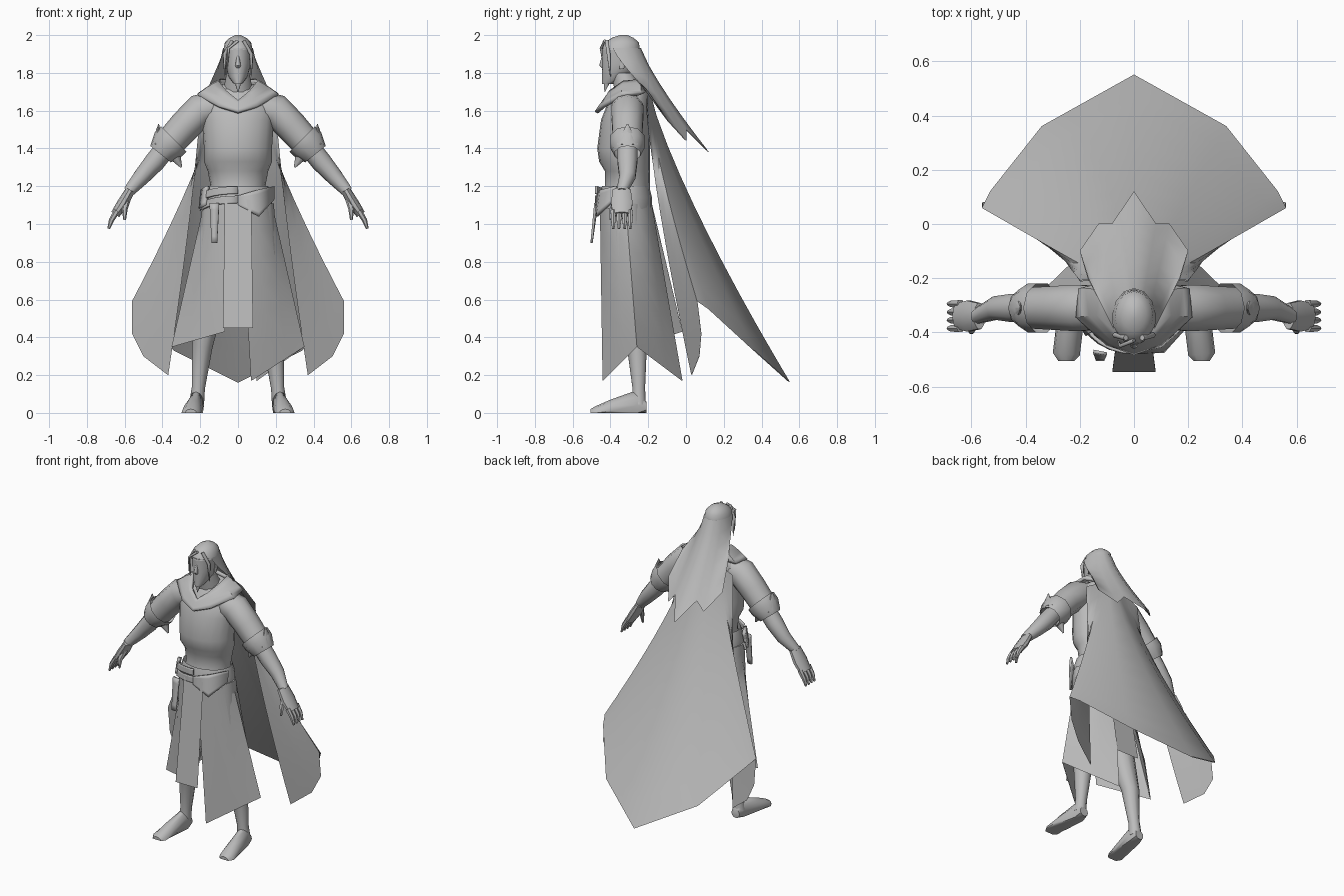
import bpy, bmesh, math
from mathutils import Vector

old = bpy.data.objects.get("Cube")
if old:
    bpy.data.objects.remove(old)

grey = bpy.data.materials.new("plain grey")
grey.use_nodes = True
tone = (.5, .5, .5, 1)
grey.diffuse_color = tone
grey.node_tree.nodes["Principled BSDF"].inputs["Base Color"].default_value = tone


def finish(name, bm, mirror, thickness=0):
    """Turn a bmesh into a smooth shaded object with optional mirror and thickness."""
    bmesh.ops.recalc_face_normals(bm, faces=bm.faces)
    mesh = bpy.data.meshes.new(name)
    bm.to_mesh(mesh)
    bm.free()
    mesh.shade_smooth()
    mesh.set_sharp_from_angle(angle=math.radians(45))
    mesh.materials.append(grey)
    obj = bpy.data.objects.new(name, mesh)
    bpy.context.collection.objects.link(obj)
    if mirror:
        obj.modifiers.new("mirror", "MIRROR")
    if thickness:
        modifier = obj.modifiers.new("cloth thickness", "SOLIDIFY")
        modifier.thickness = thickness
        modifier.offset = 0
        modifier.use_rim = thickness > .01


def skin_rows(bm, rows, closed):
    """Fill the quads between neighbouring rows of vertices."""
    for upper, lower in zip(rows, rows[1:]):
        for k in range(len(upper) if closed else len(upper) - 1):
            following = (k + 1) % len(upper)
            bm.faces.new((upper[k], upper[following], lower[following], lower[k]))


def loft(name, rings, mirror=False, side=Vector((0, 1, 0)), sides=12, caps=True):
    """Skin elliptical rings (x, y, z, width radius, depth radius) along a path."""
    bm = bmesh.new()
    centres = [Vector(ring[:3]) for ring in rings]
    last = len(rings) - 1
    loops = []
    for i, (centre, ring) in enumerate(zip(centres, rings)):
        tangent = centres[min(i + 1, last)] - centres[max(i - 1, 0)]
        across = side.cross(tangent).normalized()
        width, depth = ring[3:]
        loop = []
        for k in range(sides):
            angle = math.tau * k / sides
            point = centre + across * width * math.cos(angle) + side * depth * math.sin(angle)
            point.z = max(point.z, 0)
            loop.append(bm.verts.new(point))
        loops.append(loop)
    skin_rows(bm, loops, closed=True)
    if caps:
        bm.faces.new(loops[0])
        bm.faces.new(loops[-1])
    finish(name, bm, mirror)


def tube(name, *points, mirror=True, depth=1, sides=10, caps=True):
    """Round limb through points (x, y, z, radius), optionally deeper than wide."""
    rings = [(*point, point[-1] * depth) for point in points]
    loft(name, rings, mirror, sides=sides, caps=caps)


def column(name, edge, lean, levels):
    """Upright body from levels (z, width, depth) whose front or back is aligned."""
    loft(name, [(0, edge + lean * depth, z, width, depth) for z, width, depth in levels], sides=20)


def drape(name, tops, hems, mirror=False, steps=6, flare=1, thickness=.004):
    """Hang a cloth sheet from a top edge to a hem, flaring outward on the way down."""
    bm = bmesh.new()
    rows = []
    for i in range(steps + 1):
        fall = i / steps
        row = []
        for top, hem in zip(tops, hems):
            point = Vector(top).lerp(Vector(hem), fall ** flare)
            point.z = top[2] + (hem[2] - top[2]) * fall
            row.append(bm.verts.new(point))
        rows.append(row)
    skin_rows(bm, rows, closed=False)
    finish(name, bm, mirror, thickness)


def line(start, end, count=2):
    """Evenly spaced points between two ends."""
    return [Vector(start).lerp(Vector(end), k / (count - 1)) for k in range(count)]


def arc(wide, deep, y, height, first=0, last=180, count=7):
    """Points from the front round to the back, with height as a rule of the direction."""
    points = []
    for k in range(count):
        angle = math.radians(first + (last - first) * k / (count - 1))
        front, out = math.cos(angle), math.sin(angle)
        points.append((wide * out, y - deep * front, height(front)))
    return points


# Tunic body bloused over the waist, neck and head
column("tunic", -.19, -1, [(1.1, .16, .13), (1.2, .145, .12), (1.28, .16, .12), (1.33, .18, .135),
                           (1.4, .18, .14), (1.55, .19, .13), (1.65, .2, .11), (1.74, .08, .08)])
tube("neck", (0, -.3, 1.7, .08), (0, -.34, 1.8, .06), mirror=False)
column("head", -.445, 1, [(1.74, .02, .03), (1.78, .05, .07), (1.85, .07, .1), (1.93, .075, .1)])
tube("crown", (0, -.345, 1.92, .078), (0, -.34, 1.96, .07), (0, -.335, 1.985, .045),
     (0, -.33, 2, .015), mirror=False, depth=1.3, sides=16)

# Face details
tube("nose", (0, -.44, 1.89, .006), (0, -.445, 1.84, .015), (0, -.43, 1.82, .01), mirror=False)
tube("beard", (0, -.41, 1.79, .03), (0, -.43, 1.7, .002), mirror=False)
tube("ear", (.07, -.33, 1.88, .01), (.07, -.34, 1.82, .006), depth=2)

# Long hair swept back, and loose strands by the face
drape("long_hair", arc(.078, .11, -.35, lambda front: 1.93, 180, 70, count=5),
      [(0, .12, 1.38), (.08, 0, 1.5), (.13, 0, 1.44), (.2, -.1, 1.55), (.17, -.2, 1.7)],
      mirror=True, flare=1.2)
tube("forelock", (0, -.43, 1.97, .008), (-.05, -.45, 1.93, .007), (-.06, -.43, 1.8, .002),
     mirror=False)
tube("side_lock", (.03, -.42, 1.97, .01), (.07, -.41, 1.9, .01), (.07, -.4, 1.78, .002))

# Cowl falling to a point on the chest
drape("cowl", [(0, -.43, 1.65), (.06, -.4, 1.7), (.1, -.33, 1.75), (.09, -.25, 1.76), (0, -.22, 1.76)],
      [(0, -.475, 1.59), (.1, -.44, 1.62), (.21, -.34, 1.68), (.2, -.24, 1.69), (0, -.2, 1.71)],
      mirror=True, steps=4, flare=.85, thickness=.02)

# Cape with folded front edges
drape("cape", line((0, -.2, 1.73), (.2, -.21, 1.62), count=7),
      [(0, .55, .16), (.34, .36, .33), (.53, .12, .55), (.56, .06, .59),
       (.56, .08, .42), (.5, .07, .3), (.37, .03, .2)],
      mirror=True, steps=10, flare=1.25)

# Sleeves with turned back pointed cuffs
arm = -.31
tube("sleeve", (.1, arm, 1.63, .08), (.2, arm, 1.6, .09), (.28, arm, 1.52, .085),
     (.36, arm, 1.43, .08))
tube("cuff", (.34, arm, 1.45, .095), (.37, arm, 1.42, .095), (.41, arm, 1.37, .07), caps=False)
tube("cuff_peak", (.43, arm, 1.42, .03), (.42, arm, 1.53, .002), depth=2)
tube("cuff_tip", (.35, arm, 1.39, .045), (.3, arm, 1.3, .005))

# Forearms and hands
hand = -.34
tube("forearm", (.36, arm, 1.43, .055), (.44, arm, 1.33, .055), (.51, arm, 1.25, .045),
     (.58, hand, 1.17, .03))
tube("palm", (.57, hand, 1.18, .025), (.61, hand, 1.11, .03), (.65, hand, 1.05, .025), depth=2)
for i in range(4):
    y = hand + .03 * (i - 1.5)
    tube("finger", (.64, y, 1.07, .016), (.67, y, 1.02, .014), (.685, y, .975, .007), sides=6)
tube("thumb", (.59, -.36, 1.13, .022), (.6, -.39, 1.08, .016), (.6, -.4, 1.02, .007), sides=6)

# Skirt halves with straight cut hems, longer at the left corners than at the right
for name, sign, corner in (("left_skirt", 1, .17), ("right_skirt", -1, .43)):
    peak = (sign * .35, -.26, .35)
    hem = line((sign * .07, -.44, corner), peak, 4) + line(peak, (sign * .1, -.02, corner), 4)[1:]
    drape(name, arc(sign * .175, .135, -.32, lambda front: 1.12, 5, 175), hem)

# Hanging panels in front and behind
for name, waist, hem in (("front_panel", -.47, -.545), ("back_panel", -.18, -.06)):
    drape(name, line((-.07, waist, 1.13), (.07, waist, 1.13)),
          line((-.08, hem, .45), (.08, hem, .45)))

# Belt with its plate, side strip, knot and strap
tube("belt", (0, -.32, 1.08, .18), (0, -.32, 1.14, .18), (0, -.32, 1.2, .16),
     mirror=False, depth=.78, sides=20, caps=False)
drape("belt_plate", [(0, -.47, 1.15), (.1, -.45, 1.18), (.19, -.37, 1.2)],
      [(0, -.475, 1.1), (.11, -.47, 1.04), (.19, -.38, 1.13)], thickness=.012)
for name, top in (("belt_strip", 1.1), ("belt_binding", 1.15)):
    drape(name, arc(-.19, .155, -.32, lambda front: top + .05 * front, 0, 80),
          arc(-.2, .155, -.32, lambda front: top - .04 + .05 * front, 0, 80), thickness=.012)
drape("belt_knot", line((-.16, -.4, 1.2), (-.19, -.34, 1.18)),
      line((-.17, -.41, 1.1), (-.2, -.36, 1.08)), thickness=.02)
drape("strap", line((-.15, -.47, 1.11), (-.1, -.48, 1.11)),
      line((-.14, -.5, .9), (-.11, -.5, .9)), thickness=.012)

# Legs and feet
tube("leg", (.1, -.32, 1.1, .09), (.15, -.3, .6, .08), (.19, -.26, .35, .055),
     (.21, -.25, .13, .035), (.22, -.25, .04, .04))
loft("foot", [(.22, -.21, .03, .03, .03), (.22, -.26, .04, .04, .08), (.24, -.4, .01, .05, .06),
              (.25, -.48, 0, .05, .035), (.25, -.505, 0, .03, .02)],
     mirror=True, side=Vector((0, 0, 1)))
